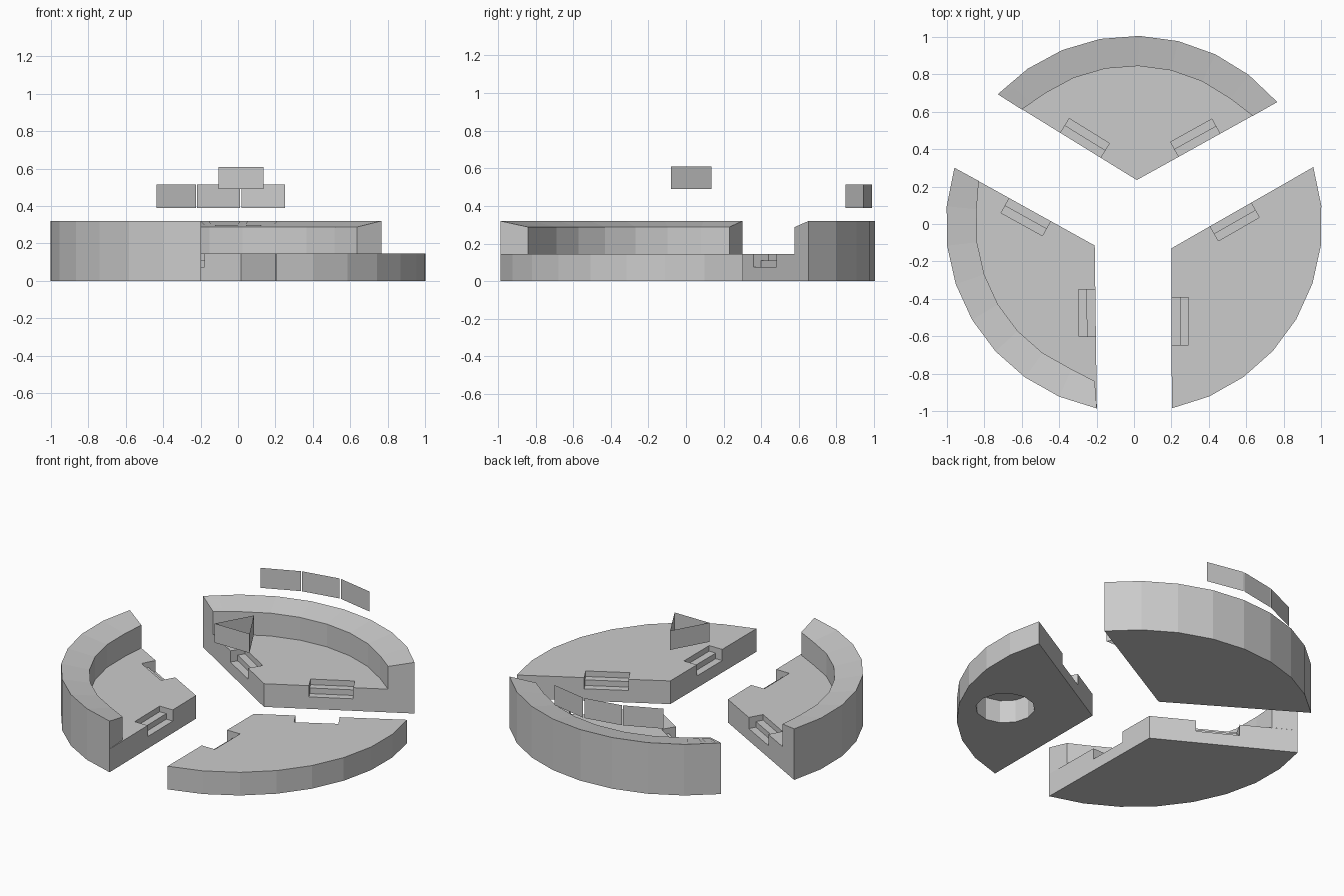
import bpy, bmesh
from math import cos, sin, radians, pi
from mathutils import Vector

if "Cube" in bpy.data.objects:
    bpy.data.objects.remove(bpy.data.objects["Cube"])

FLOOR, LIP, TOP = 0.145, 0.288, 0.32
R_OUT, R_IN, N = 1.006, 0.845, 8


def polar(r, deg):
    return Vector((r * cos(radians(deg)), r * sin(radians(deg))))


def finish(name, bm):
    bmesh.ops.recalc_face_normals(bm, faces=bm.faces[:])
    me = bpy.data.meshes.new(name)
    bm.to_mesh(me)
    bm.free()
    ob = bpy.data.objects.new(name, me)
    bpy.context.collection.objects.link(ob)
    return ob


def loft(name, lower, upper):
    """Closed solid between two matching loops."""
    bm = bmesh.new()
    a = [bm.verts.new(p) for p in lower]
    b = [bm.verts.new(p) for p in upper]
    bm.faces.new(a)
    bm.faces.new(b)
    for i in range(len(a)):
        j = (i + 1) % len(a)
        bm.faces.new((a[i], a[j], b[j], b[i]))
    return finish(name, bm)


def prism(name, pts, z0, z1):
    return loft(name, [(p[0], p[1], z0) for p in pts], [(p[0], p[1], z1) for p in pts])


def sheets(name, quads):
    bm = bmesh.new()
    for q in quads:
        bm.faces.new([bm.verts.new(p) for p in q])
    me = bpy.data.meshes.new(name)
    bm.to_mesh(me)
    bm.free()
    bpy.context.collection.objects.link(bpy.data.objects.new(name, me))


def cut(target, cutter):
    mod = target.modifiers.new("cut", 'BOOLEAN')
    mod.operation, mod.solver, mod.object = 'DIFFERENCE', 'EXACT', cutter
    bpy.context.view_layer.objects.active = target
    bpy.ops.object.modifier_apply(modifier=mod.name)
    bpy.data.objects.remove(cutter)


def step_cutter(mid, along, inward):
    """L-profile that leaves two stair treads in a platform edge."""
    prof = [(-.05, .075), (.045, .075), (.045, .11), (.09, .11), (.09, .2), (-.05, .2)]
    loops = []
    for s in (-.126, .126):
        xy = [mid + along * s + inward * d for d, z in prof]
        loops.append([(p.x, p.y, z) for p, (d, z) in zip(xy, prof)])
    return loft("step_cutter", *loops)


def arc(r, start):
    return [polar(r, start + 12 * i) for i in range(N + 1)]


# sector name, arc start angle, apex, step distances along (start edge, end edge)
sectors = {
    "back": (40.4, (.015, .235), (.383, .354)),
    "left": (162.6, (-.21, -.115), (.396, .36)),
    "right": (-78.4, (.2, -.13), (.39, .364)),
}
outer = {}
platforms = {}
for name, (start, apex, dists) in sectors.items():
    # platform with two stair notches
    apex = Vector(apex)
    rim = arc(R_OUT, start)
    outer[name] = rim
    plat = prism(name + "_platform", [apex] + rim, 0, FLOOR)
    for end, other, dist in ((rim[0], rim[-1], dists[0]), (rim[-1], rim[0], dists[1])):
        along = (end - apex).normalized()
        inward = Vector((-along.y, along.x))
        if inward.dot(other - apex) < 0:
            inward = -inward
        cut(plat, step_cutter(apex + along * dist, along, inward))
    platforms[name] = plat

# blind round well under the right platform
well = [(.635 + .168 * cos(pi * i / 6), -.38 + .168 * sin(pi * i / 6)) for i in range(12)]
cut(platforms["right"], prism("well_cutter", well, -.1, FLOOR - .002))

# curved console walls with inward sloping tops
inner = {}
for name, first, last in (("back", (.635, .578), (-.6, .612)),
                          ("left", (-.83, .23), (-.21, -.84))):
    rim = outer[name]
    inn = arc(R_IN, sectors[name][0])
    inn[0], inn[-1] = Vector(first), Vector(last)
    inner[name] = inn
    bm = bmesh.new()
    rings = []
    for o, i in zip(rim, inn):
        rings.append([bm.verts.new((p.x, p.y, z)) for p, z in
                      ((o, FLOOR), (o, TOP), (i, LIP), (i, FLOOR))])
    for a, b in zip(rings, rings[1:]):
        for k in range(3):
            bm.faces.new((a[k], a[k + 1], b[k + 1], b[k]))
    bm.faces.new(rings[0])
    bm.faces.new(rings[-1])
    finish(name + "_console_wall", bm)


# flat control panels lying on the back console: segment, u range, v range
def on_console(seg, u, v):
    o = outer["back"][seg].lerp(outer["back"][seg + 1], u)
    i = inner["back"][seg].lerp(inner["back"][seg + 1], u)
    p = i.lerp(o, v)
    return (p.x, p.y, LIP + (TOP - LIP) * v + .002)


panels = [(3, .1, .9, .4, .93), (3, .45, .9, .1, .28), (4, .1, .9, .4, .93), (4, .15, .8, .12, .28),
          (5, .1, .4, .3, .85), (5, .5, .95, .6, .9), (5, .45, .85, .12, .3),
          (6, .1, .9, .4, .9), (6, .3, .7, .12, .28), (7, .1, .5, .15, .75), (7, .6, .9, .2, .8)]
sheets("control_panels", [[on_console(s, u0, v0), on_console(s, u1, v0),
                           on_console(s, u1, v1), on_console(s, u0, v1)]
                          for s, u0, u1, v0, v1 in panels])


def screen(a, b, z0, z1):
    return [(*a, z0), (*b, z0), (*b, z1), (*a, z1)]


# three hanging screens behind the console
sheets("wall_screens", [screen(a, b, .39, .515) for a, b in (
    ((-.437, .848), (-.225, .942)),
    ((-.218, .945), (.01, .988)),
    ((.02, .988), (.25, .942)))])

# open triangular display over the centre
tri = [(.015, .135), (-.105, -.08), (.135, -.08)]
sheets("centre_display", [screen(tri[i], tri[(i + 1) % 3], .49, .61) for i in range(3)])
